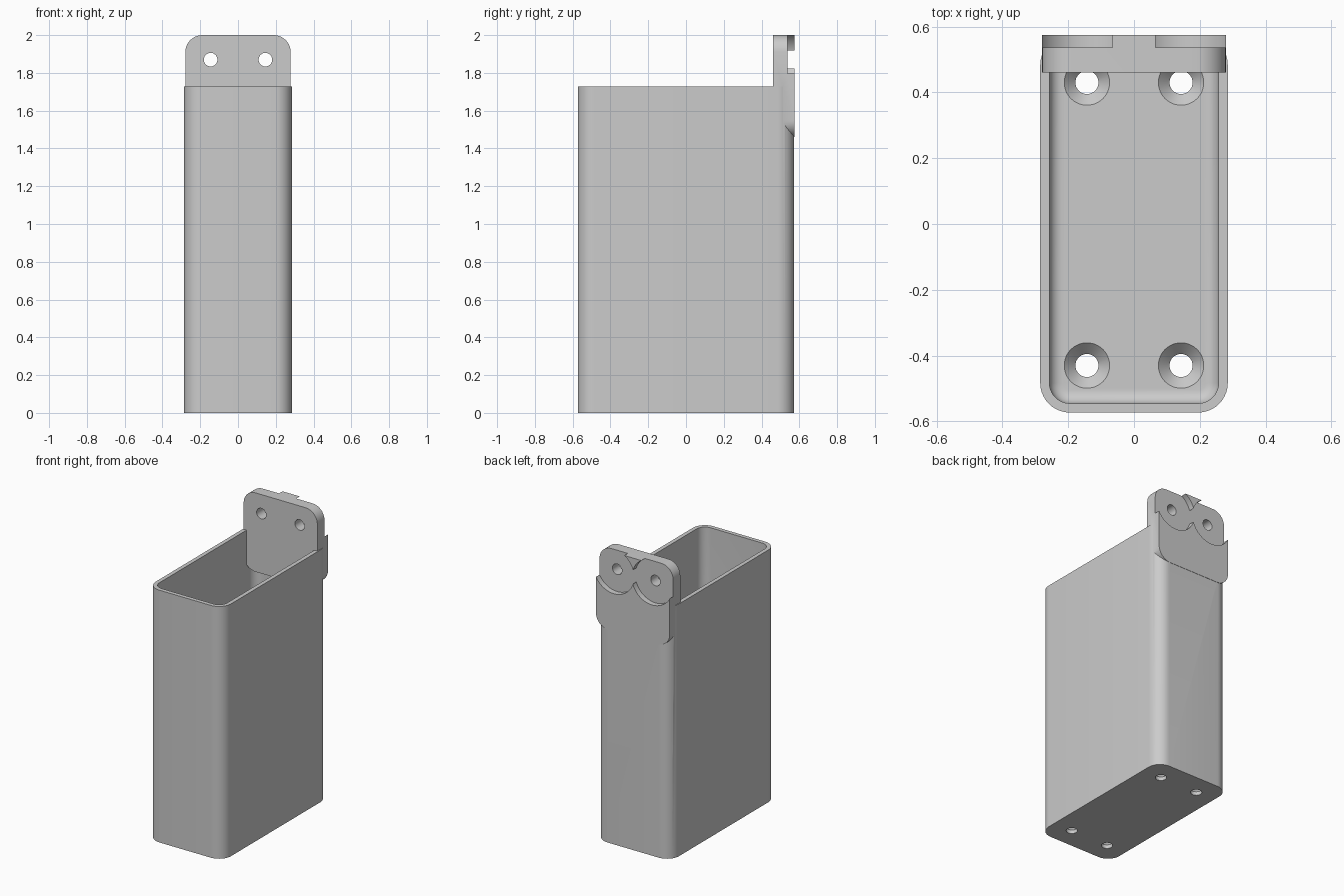
import bpy, bmesh, math
from mathutils import Matrix, Vector

cube = bpy.data.objects.get("Cube")
if cube:
    bpy.data.objects.remove(cube, do_unlink=True)

# Single flat colour
grey = bpy.data.materials.new("light_grey")
grey.use_nodes = True
COLOUR = (0.6, 0.6, 0.6, 1)
grey.diffuse_color = COLOUR
grey.node_tree.nodes["Principled BSDF"].inputs["Base Color"].default_value = COLOUR


def rounded_rect(hx, hy, r, z, steps=10):
    """Closed ring of points at height z."""
    ring = []
    for q, (sx, sy) in enumerate([(1, 1), (-1, 1), (-1, -1), (1, -1)]):
        for i in range(steps + 1):
            a = math.pi / 2 * (q + i / steps)
            ring.append(Vector((sx * (hx - r) + r * math.cos(a),
                                sy * (hy - r) + r * math.sin(a), z)))
    return ring


def circle(r, z, n=48):
    return [Vector((r * math.cos(2 * math.pi * i / n),
                    r * math.sin(2 * math.pi * i / n), z)) for i in range(n)]


def loft(name, rings, matrix=Matrix()):
    """Capped solid through a stack of rings."""
    bm = bmesh.new()
    rows = [[bm.verts.new(matrix @ p) for p in ring] for ring in rings]
    n = len(rows[0])
    for a, b in zip(rows, rows[1:]):
        for i in range(n):
            j = (i + 1) % n
            bm.faces.new((a[i], a[j], b[j], b[i]))
    bm.faces.new(rows[0][::-1])
    bm.faces.new(rows[-1])
    bmesh.ops.recalc_face_normals(bm, faces=bm.faces)
    mesh = bpy.data.meshes.new(name)
    bm.to_mesh(mesh)
    bm.free()
    mesh.materials.append(grey)
    obj = bpy.data.objects.new(name, mesh)
    bpy.context.collection.objects.link(obj)
    return obj


def combine(target, other, operation):
    """Apply a boolean and discard the helper."""
    mod = target.modifiers.new("boolean", 'BOOLEAN')
    mod.operation, mod.solver, mod.object = operation, 'EXACT', other
    bpy.context.view_layer.objects.active = target
    bpy.ops.object.modifier_apply(modifier=mod.name)
    bpy.data.objects.remove(other, do_unlink=True)


HX, HY, HEIGHT, WALL, FLOOR = 0.285, 0.573, 1.727, 0.028, 0.06
CORNER, FILLET = 0.09, 0.04

# Outer box with rounded upright corners
holder = loft("wall_mounted_holder", [rounded_rect(HX, HY, CORNER, z) for z in (0, HEIGHT)])

# Cavity with a filleted floor
rings = []
for i in range(7):
    a = math.pi / 2 * i / 6
    inset = WALL + FILLET * (1 - math.sin(a))
    rings.append(rounded_rect(HX - inset, HY - inset, CORNER - inset,
                              FLOOR + FILLET * (1 - math.cos(a))))
rings.append(rounded_rect(HX - WALL, HY - WALL, CORNER - WALL, HEIGHT + 0.1))
combine(holder, loft("cavity", rings), 'DIFFERENCE')

# Rounded mounting plate through the back wall
upright = Matrix.Rotation(math.pi / 2, 4, 'X')     # local z becomes -y
plate = loft("mounting_plate", [rounded_rect(0.279, 0.27, CORNER, y) for y in (-0.575, -0.46)],
             Matrix.Translation((0, 0, 1.73)) @ upright)
combine(holder, plate, 'UNION')

for side in (-1, 1):
    # Round recess and screw hole in the plate
    place = Matrix.Translation((side * 0.145, 0, 1.87)) @ upright
    for name, r, front in (("recess", 0.153, -0.537), ("screw_hole", 0.036, -0.4)):
        combine(holder, loft(name, [circle(r, y) for y in (-0.7, front)], place), 'DIFFERENCE')

    # Countersunk floor holes
    for y in (-0.43, 0.43):
        sink = [circle(r, z) for r, z in
                ((0.035, -0.1), (0.035, FLOOR - 0.035), (0.069, FLOOR), (0.069, FLOOR + 0.05))]
        combine(holder, loft("countersink", sink, Matrix.Translation((side * 0.143, y, 0))),
                'DIFFERENCE')

# Smooth rounded surfaces, crisp edges
bpy.ops.object.select_all(action='DESELECT')
holder.select_set(True)
bpy.context.view_layer.objects.active = holder
bpy.ops.object.shade_smooth_by_angle(angle=math.radians(30))
